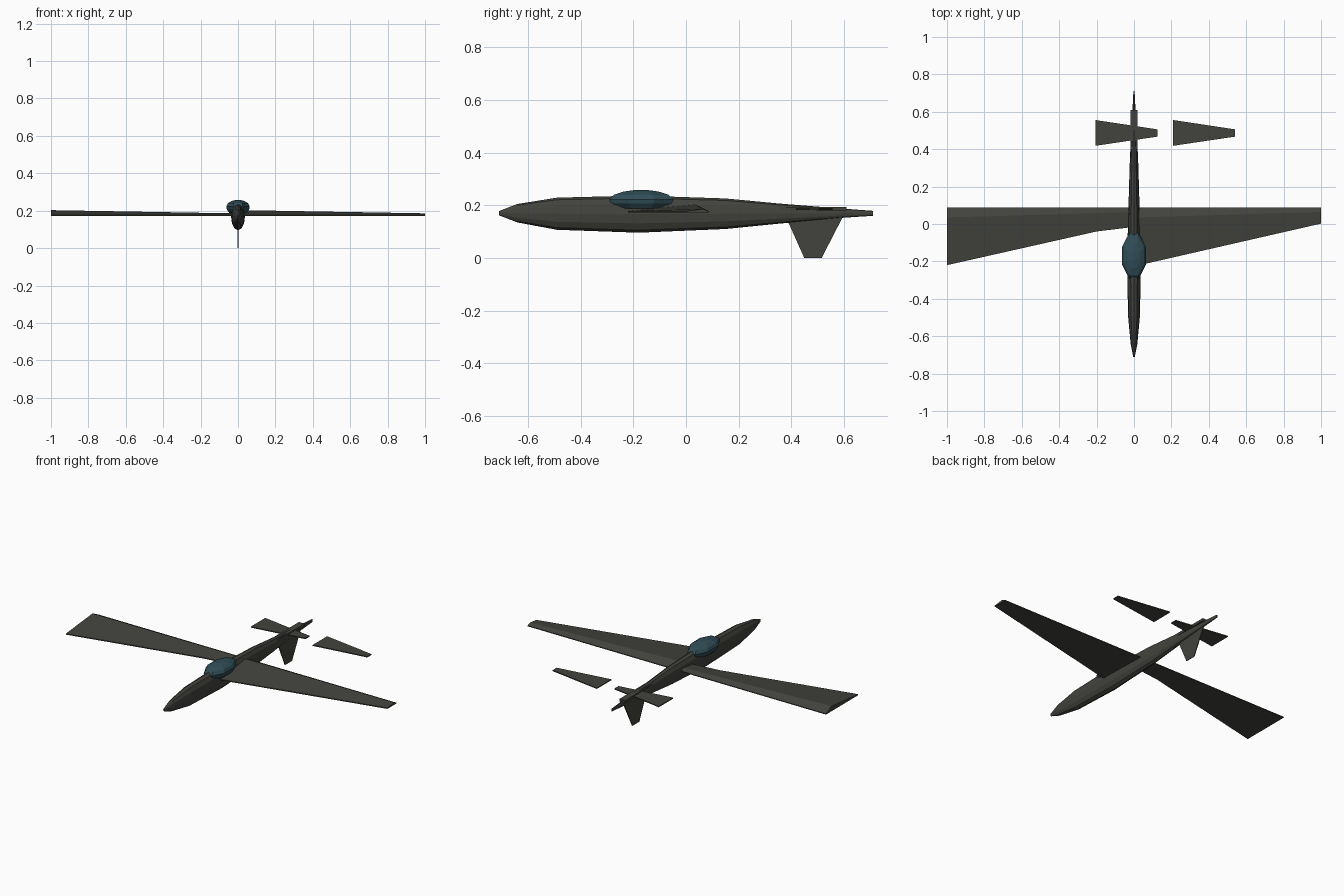
import bpy, bmesh, math

if "Cube" in bpy.data.objects:
    bpy.data.objects.remove(bpy.data.objects["Cube"])


def material(name, colour):
    m = bpy.data.materials.new(name)
    m.diffuse_color = colour
    m.use_nodes = True
    m.node_tree.nodes["Principled BSDF"].inputs["Base Color"].default_value = m.diffuse_color
    return m


GREY = material("dark_grey", (0.055, 0.055, 0.047, 1))
GLASS = material("canopy_glass", (0.03, 0.075, 0.095, 1))


def loft(name, rings, mat=GREY):
    """Skin a list of equal-length point rings and cap both ends."""
    bm = bmesh.new()
    vs = [[bm.verts.new(p) for p in ring] for ring in rings]
    n = len(rings[0])
    for a, b in zip(vs, vs[1:]):
        for i in range(n):
            j = (i + 1) % n
            bm.faces.new((a[i], a[j], b[j], b[i]))
    bm.faces.new(vs[0])
    bm.faces.new(vs[-1])
    bmesh.ops.recalc_face_normals(bm, faces=bm.faces)
    me = bpy.data.meshes.new(name)
    bm.to_mesh(me)
    bm.free()
    me.materials.append(mat)
    ob = bpy.data.objects.new(name, me)
    bpy.context.collection.objects.link(ob)
    return ob


def circle(n, turn=0.0):
    return [(math.cos(2 * math.pi * (i + turn) / n),
             math.sin(2 * math.pi * (i + turn) / n)) for i in range(n)]


# Fuselage: y, half width, bottom z, top z
stations = [(-0.71, 0.004, 0.162, 0.178), (-0.64, 0.018, 0.135, 0.205),
            (-0.49, 0.032, 0.107, 0.229), (-0.18, 0.037, 0.096, 0.237),
            (0.15, 0.028, 0.110, 0.226), (0.35, 0.022, 0.130, 0.207),
            (0.60, 0.009, 0.153, 0.187), (0.71, 0.003, 0.160, 0.179)]
loft("fuselage", [[(w * c, y, (lo + hi) / 2 + (hi - lo) / 2 * s)
                   for c, s in circle(12)] for y, w, lo, hi in stations])

# Canopy: z, scale of the outline
levels = [(0.187, 0.72), (0.206, 0.95), (0.222, 1.0), (0.240, 0.86), (0.252, 0.55), (0.258, 0.2)]
loft("canopy", [[(0.068 * k * c, -0.17 + 0.131 * k * s, z)
                 for c, s in circle(8, 0.5)] for z, k in levels], GLASS)


# Wings: wedge section with a crest near the trailing edge
def wing_section(x, lead, crest, top):
    return [(x, lead, 0.172), (x, lead, 0.178), (x, crest, top),
            (x, 0.088, 0.177), (x, 0.088, 0.172)]


loft("right_wing", [wing_section(0.02, -0.222, 0.035, 0.203),
                    wing_section(1.0, 0.002, 0.064, 0.186)])
loft("left_wing", [wing_section(-1.0, -0.220, 0.035, 0.203),
                   wing_section(-0.2, -0.040, 0.058, 0.189),
                   wing_section(-0.02, -0.018, 0.064, 0.186)])


# Tailplanes: both taper towards +x
def slab(name, x0, x1):
    rings = [[(x, a, 0.183), (x, b, 0.183), (x, b, 0.189), (x, a, 0.189)]
             for x, a, b in ((x0, 0.418, 0.556), (x1, 0.467, 0.506))]
    loft(name, rings)


slab("left_tailplane", -0.207, 0.125)
slab("right_tailplane", 0.208, 0.54)

# Tail mounting block
loft("tail_block", [[(-0.019, y, 0.178), (0.019, y, 0.178), (0.019, y, 0.194),
                     (-0.019, y, 0.194)] for y in (0.355, 0.61)])

# Fin hanging below the tail
loft("fin", [[(-t, a, z), (t, a, z), (t, b, z), (-t, b, z)]
             for z, a, b, t in ((0.165, 0.375, 0.60, 0.003), (0.0, 0.449, 0.515, 0.002))])
